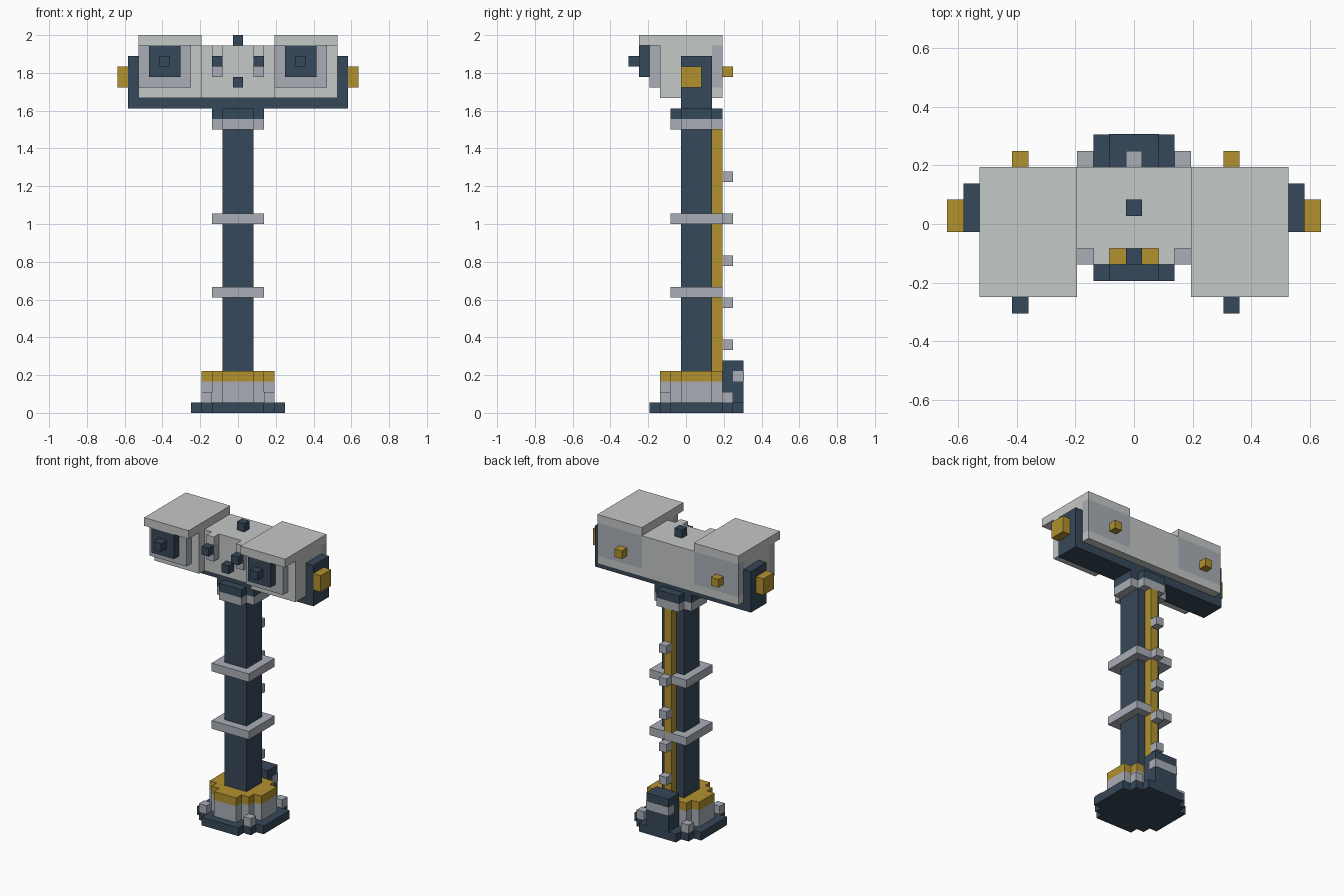
import bpy
import bmesh

U = 1 / 18  # one block

if "Cube" in bpy.data.objects:
    bpy.data.objects.remove(bpy.data.objects["Cube"])


def material(name, rgb):
    m = bpy.data.materials.new(name)
    m.use_nodes = True
    colour = (*rgb, 1)
    m.diffuse_color = colour
    m.node_tree.nodes["Principled BSDF"].inputs["Base Color"].default_value = colour
    return m


NAVY = material("navy", (0.037, 0.065, 0.1))
LIGHT = material("light_grey", (0.55, 0.58, 0.57))
GREY = material("steel_grey", (0.40, 0.425, 0.47))
GOLD = material("gold", (0.445, 0.285, 0.028))


def finish(name, bm, mat):
    bmesh.ops.recalc_face_normals(bm, faces=bm.faces)
    mesh = bpy.data.meshes.new(name)
    bm.to_mesh(mesh)
    bm.free()
    mesh.materials.append(mat)
    bpy.context.collection.objects.link(bpy.data.objects.new(name, mesh))


def block(name, mat, x, y, z):
    """Box between (low, high) limits, in blocks."""
    bm = bmesh.new()
    bmesh.ops.create_cube(bm, size=1)
    for v in bm.verts:
        v.co = [((a + b) / 2 + c * (b - a)) * U for (a, b), c in zip((x, y, z), v.co)]
    finish(name, bm, mat)


def stepped_disc(name, mat, widths, y0, z):
    """Blocky disc from the width of each row, front to back."""
    right = []
    for i, w in enumerate(widths):
        for p in ((w / 2, y0 + i), (w / 2, y0 + i + 1)):
            if len(right) > 1 and right[-1][0] == right[-2][0] == p[0]:
                right.pop()
            if not right or right[-1] != p:
                right.append(p)
    outline = right + [(-x, y) for x, y in reversed(right)]
    bm = bmesh.new()
    face = bm.faces.new([bm.verts.new((x * U, y * U, z[0] * U)) for x, y in outline])
    top = bmesh.ops.extrude_face_region(bm, geom=[face])["geom"]
    verts = [g for g in top if isinstance(g, bmesh.types.BMVert)]
    bmesh.ops.translate(bm, verts=verts, vec=(0, 0, (z[1] - z[0]) * U))
    finish(name, bm, mat)


# Base
stepped_disc("base_plate", NAVY, (5, 7, 9, 9, 9, 9, 9, 7, 5), -3.5, (0, 1))
drum = (3, 5, 7, 7, 7, 5)
stepped_disc("base_drum", GREY, drum, -2.5, (1, 3))
stepped_disc("base_drum_trim", GOLD, drum, -2.5, (3, 4))
for side in (-3, 3):
    for y in (-2, 4):
        block("base_bolt", GREY, (side - .5, side + .5), (y - .5, y + .5), (1, 2))

# Control box behind the base
block("control_box", NAVY, (-1.5, 1.5), (3.5, 5.5), (1, 5))
block("control_box_band", GREY, (-1.53, 1.53), (4.5, 5.53), (3, 4))

# Column with rings, cable and rungs
block("column", NAVY, (-1.5, 1.5), (-.5, 2.5), (4, 27))
block("cable", GOLD, (-.5, .5), (2.5, 3.5), (4, 27))
for z in (11, 18):
    block("column_ring", GREY, (-2.5, 2.5), (-1.5, 3.5), (z, z + 1))
for z in range(6, 23, 4):
    block("rung", GREY, (-.5, .5), (3.5, 4.5), (z, z + 1))
collar = (3, 5, 5, 5, 3)
stepped_disc("collar_lower", GREY, collar, -1.5, (27, 28))
stepped_disc("collar_upper", NAVY, collar, -1.5, (28, 29))

# Yoke holding the head
block("yoke_bar", NAVY, (-10.5, 10.5), (-.5, 2.5), (29, 30))
for s in (-1, 1):
    block("yoke_arm", NAVY, sorted((s * 9.5, s * 10.5)), (-.5, 2.5), (30, 34))
    block("pivot_knob", GOLD, sorted((s * 10.5, s * 11.5)), (-.5, 1.5), (31, 33))

# Middle of the head
block("head_centre", LIGHT, (-3.5, 3.5), (-1.5, 3.5), (30, 35))
block("top_sensor", NAVY, (-.5, .5), (.5, 1.5), (35, 36))
block("front_button", NAVY, (-.5, .5), (-2.5, -1.5), (31, 32))
for c in (-2, 2):
    x = (c - .5, c + .5)
    block("dial_mount", GREY, x, (-2.5, -1.5), (32, 34))
    block("dial_hood", LIGHT, x, (-2.5, -1.5), (34, 35))
    block("dial", NAVY, x, (-3.5, -2.5), (33, 34))

# Two lamp housings, the second a shifted copy of the first
for x0 in (-9.5, 3.5):
    wide = (x0, x0 + 6)
    block("housing", LIGHT, wide, (-2.5, 2.5), (30, 35))
    block("housing_back_sill", LIGHT, wide, (2.5, 3.5), (30, 31))
    block("housing_back_panel", GREY, wide, (2.5, 3.5), (31, 35))
    block("housing_cap", LIGHT, wide, (-4.5, 3.5), (35, 36))
for x0 in (-9.5, 3.5):
    block("lens_frame", GREY, (x0, x0 + 5), (-3.5, -2.5), (31, 35))
    block("lens", NAVY, (x0 + 1, x0 + 4), (-4.5, -3.5), (32, 35))
    block("lens_tip", NAVY, (x0 + 2, x0 + 3), (-5.5, -4.5), (33, 34))
    block("back_plug", GOLD, (x0 + 2, x0 + 3), (3.5, 4.5), (32, 33))
